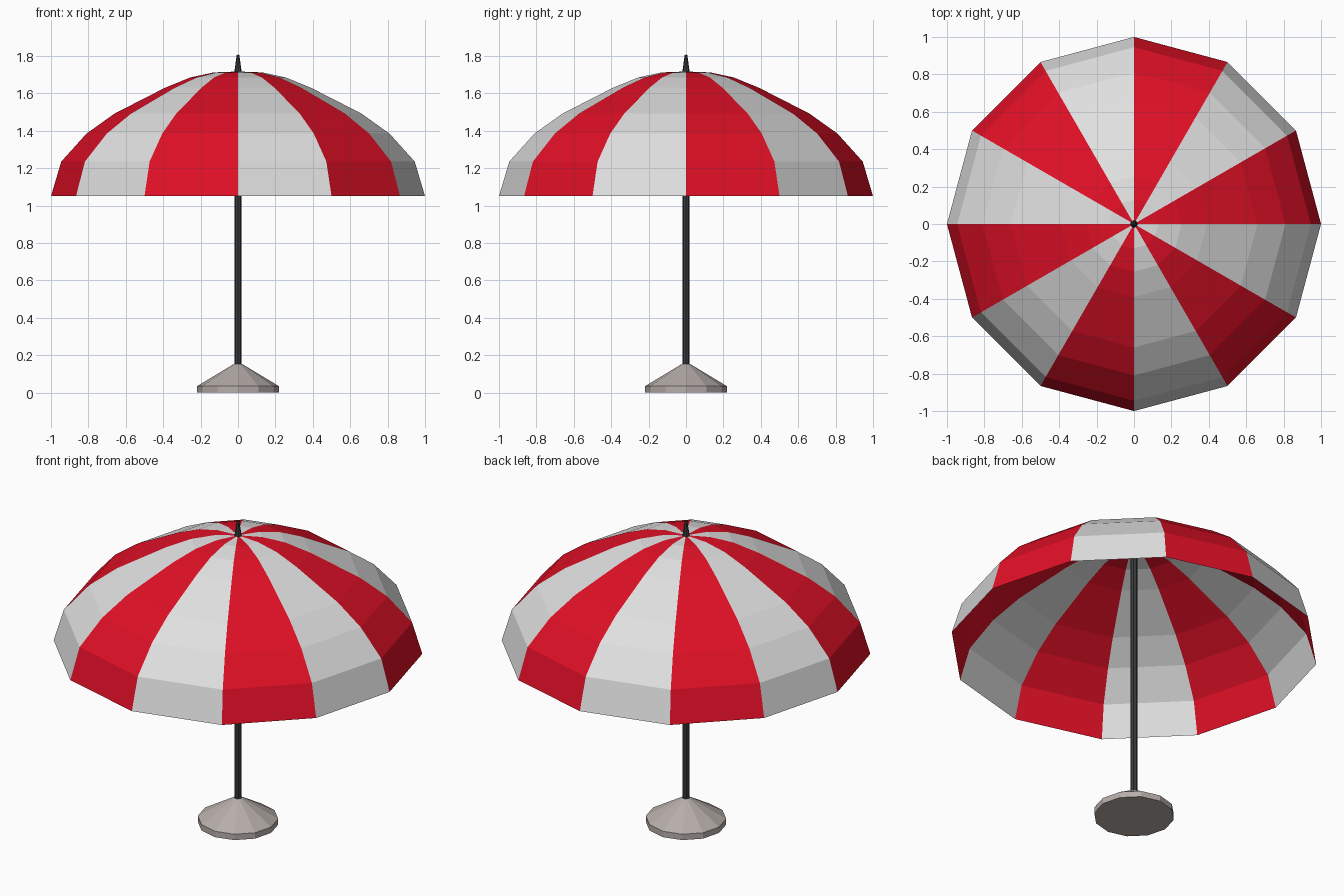
import bpy
import bmesh
from math import cos, sin, tau

if "Cube" in bpy.data.objects:
    bpy.data.objects.remove(bpy.data.objects["Cube"], do_unlink=True)


def material(name, r, g, b):
    mat = bpy.data.materials.new(name)
    mat.use_nodes = True
    mat.diffuse_color = (r, g, b, 1)
    mat.node_tree.nodes["Principled BSDF"].inputs["Base Color"].default_value = (r, g, b, 1)
    return mat


def lathe(name, profile, sides, materials, cap_bottom=True):
    """Spin (radius, height) points from bottom to top; materials alternate by panel."""
    bm = bmesh.new()
    rings = []
    for radius, z in profile:
        if radius == 0:
            rings.append([bm.verts.new((0, 0, z))] * sides)
        else:
            rings.append([bm.verts.new((radius * cos(tau * i / sides),
                                        radius * sin(tau * i / sides), z))
                          for i in range(sides)])
    for low, high in zip(rings, rings[1:]):
        for i in range(sides):
            j = (i + 1) % sides
            corners = [low[i], low[j], high[j], high[i]]
            face = bm.faces.new(list(dict.fromkeys(corners)))
            face.material_index = i % len(materials)
    if cap_bottom:
        bm.faces.new(rings[0][::-1])
    mesh = bpy.data.meshes.new(name)
    bm.to_mesh(mesh)
    bm.free()
    for mat in materials:
        mesh.materials.append(mat)
    obj = bpy.data.objects.new(name, mesh)
    bpy.context.collection.objects.link(obj)
    return obj


red = material("canopy red", 0.74, 0.005, 0.019)
white = material("canopy white", 0.74, 0.74, 0.74)
metal = material("dark metal", 0.04, 0.042, 0.044)
stone = material("warm grey stone", 0.47, 0.42, 0.40)

# Striped twelve-panel canopy, a single open sheet
lathe("canopy", [(1, 1.05), (0.945, 1.235), (0.81, 1.385), (0.66, 1.492),
                 (0.39, 1.63), (0.255, 1.685), (0.13, 1.712), (0, 1.717)],
      12, [red, white], cap_bottom=False)

# Pole and tapered tip
lathe("pole", [(0.02, 0.13), (0.02, 1.71), (0, 1.711)], 8, [metal])
lathe("finial", [(0.02, 1.712), (0.007, 1.805), (0, 1.808)], 8, [metal])

# Weighted foot
lathe("base", [(0.218, 0), (0.218, 0.035), (0.022, 0.153), (0, 0.154)], 12, [stone])
